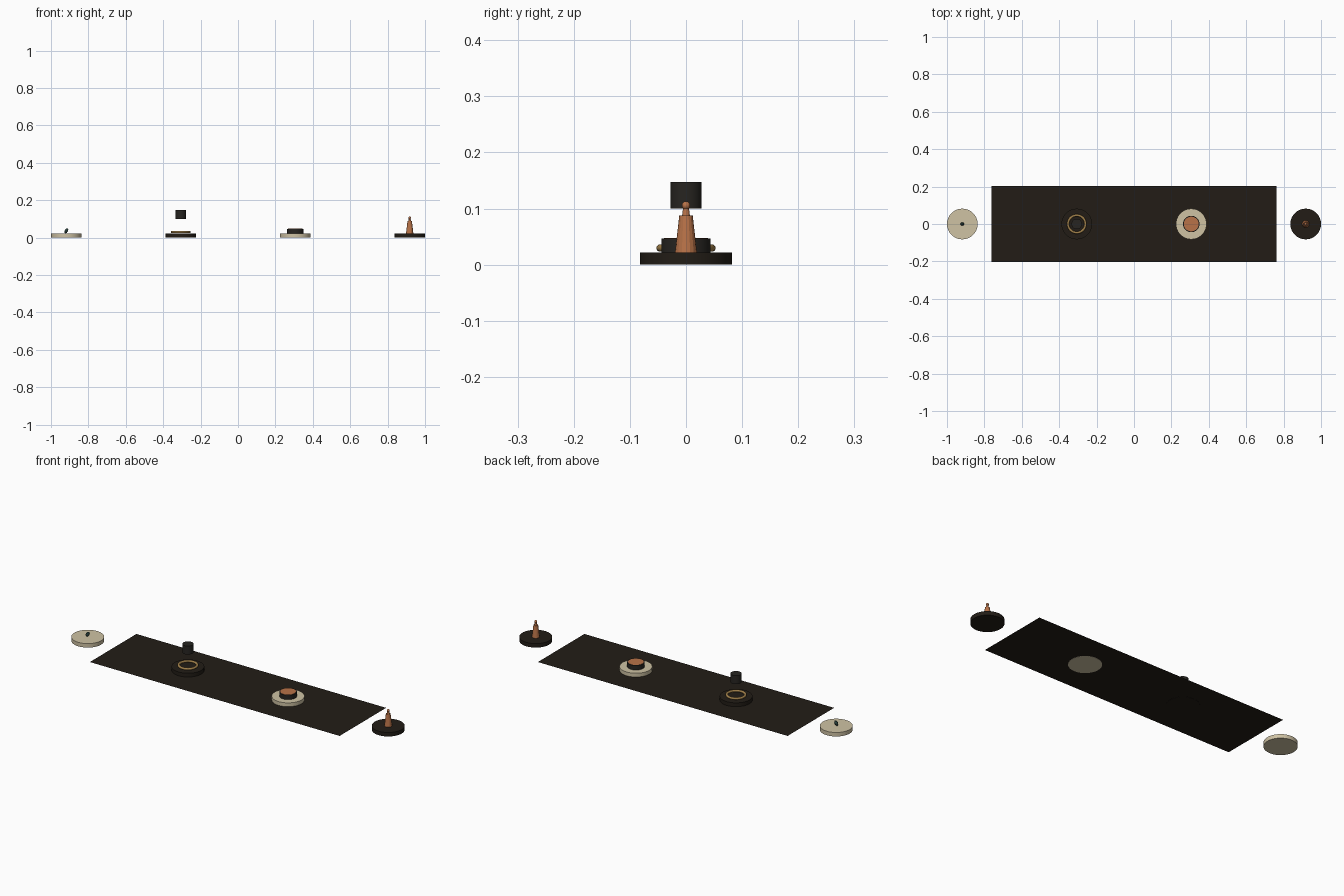
import bpy, bmesh, math
from mathutils import Matrix

if "Cube" in bpy.data.objects:
    bpy.data.objects.remove(bpy.data.objects["Cube"])


def material(name, rgb):
    m = bpy.data.materials.new(name)
    m.diffuse_color = (*rgb, 1)
    m.use_nodes = True
    m.node_tree.nodes["Principled BSDF"].inputs["Base Color"].default_value = m.diffuse_color
    return m


DARK = material("dark_stone", (0.016, 0.012, 0.008))
CHARCOAL = material("charcoal", (0.02, 0.018, 0.015))
CREAM = material("cream_stone", (0.62, 0.54, 0.37))
COPPER = material("copper", (0.48, 0.17, 0.065))
GOLD = material("gold", (0.36, 0.22, 0.07))
TEAL = material("teal", (0.03, 0.07, 0.06))


def finish(name, bm, mat, loc=(0, 0, 0), smooth=True):
    bmesh.ops.recalc_face_normals(bm, faces=bm.faces)
    me = bpy.data.meshes.new(name)
    bm.to_mesh(me)
    bm.free()
    me.materials.append(mat)
    ob = bpy.data.objects.new(name, me)
    ob.location = loc
    bpy.context.collection.objects.link(ob)
    if smooth:
        bpy.ops.object.select_all(action='DESELECT')
        ob.select_set(True)
        bpy.context.view_layer.objects.active = ob
        bpy.ops.object.shade_smooth_by_angle(angle=math.radians(30))
    return ob


def frustum(name, x, z0, z1, r0, r1, mat, sides=48, smooth=True):
    bm = bmesh.new()
    bmesh.ops.create_cone(bm, cap_ends=True, segments=sides,
                          radius1=r0, radius2=r1, depth=z1 - z0)
    return finish(name, bm, mat, (x, 0, (z0 + z1) / 2), smooth)


# Runner sheet, just above the ground
bm = bmesh.new()
bmesh.ops.create_grid(bm, x_segments=1, y_segments=1, size=1,
                      matrix=Matrix.Diagonal((0.763, 0.203, 1, 1)))
finish("runner", bm, DARK, (0, 0, 0.001), False)

# Four pedestals, alternating cream and dark
TOP = 0.022
xs = [-0.918, -0.306, 0.306, 0.918]
for i, x in enumerate(xs):
    frustum(f"pedestal_{i + 1}", x, 0, TOP, 0.082, 0.082, DARK if i % 2 else CREAM)

# Small tilted pebble
bm = bmesh.new()
bmesh.ops.create_icosphere(bm, subdivisions=2, radius=1,
                           matrix=Matrix.Rotation(math.radians(30), 4, 'Y')
                           @ Matrix.Diagonal((0.009, 0.009, 0.015, 1)))
finish("pebble", bm, TEAL, (xs[0], 0, 0.036), False)

# Gold ring with a floating cylinder above it
bpy.ops.mesh.primitive_torus_add(location=(xs[1], 0, 0.0295), major_radius=0.0465,
                                 minor_radius=0.0065, major_segments=40, minor_segments=10)
ring = bpy.context.object
ring.name = "gold_ring"
ring.data.materials.append(GOLD)
bpy.ops.object.shade_smooth()
frustum("floating_cylinder", xs[1], 0.1, 0.147, 0.028, 0.028, CHARCOAL, 32)

# Dark drum with a copper top
frustum("drum", xs[2], TOP, 0.0465, 0.044, 0.044, CHARCOAL)
frustum("drum_top", xs[2], 0.045, 0.0475, 0.0395, 0.0395, COPPER)

# Copper figure: tapered body, neck and head
frustum("figure_body", xs[3], TOP, 0.0875, 0.0195, 0.012, COPPER, 16, False)
frustum("figure_neck", xs[3], 0.0875, 0.102, 0.007, 0.005, COPPER, 16, False)
bm = bmesh.new()
bmesh.ops.create_uvsphere(bm, u_segments=16, v_segments=8, radius=0.0075)
finish("figure_head", bm, COPPER, (xs[3], 0, 0.1055))
